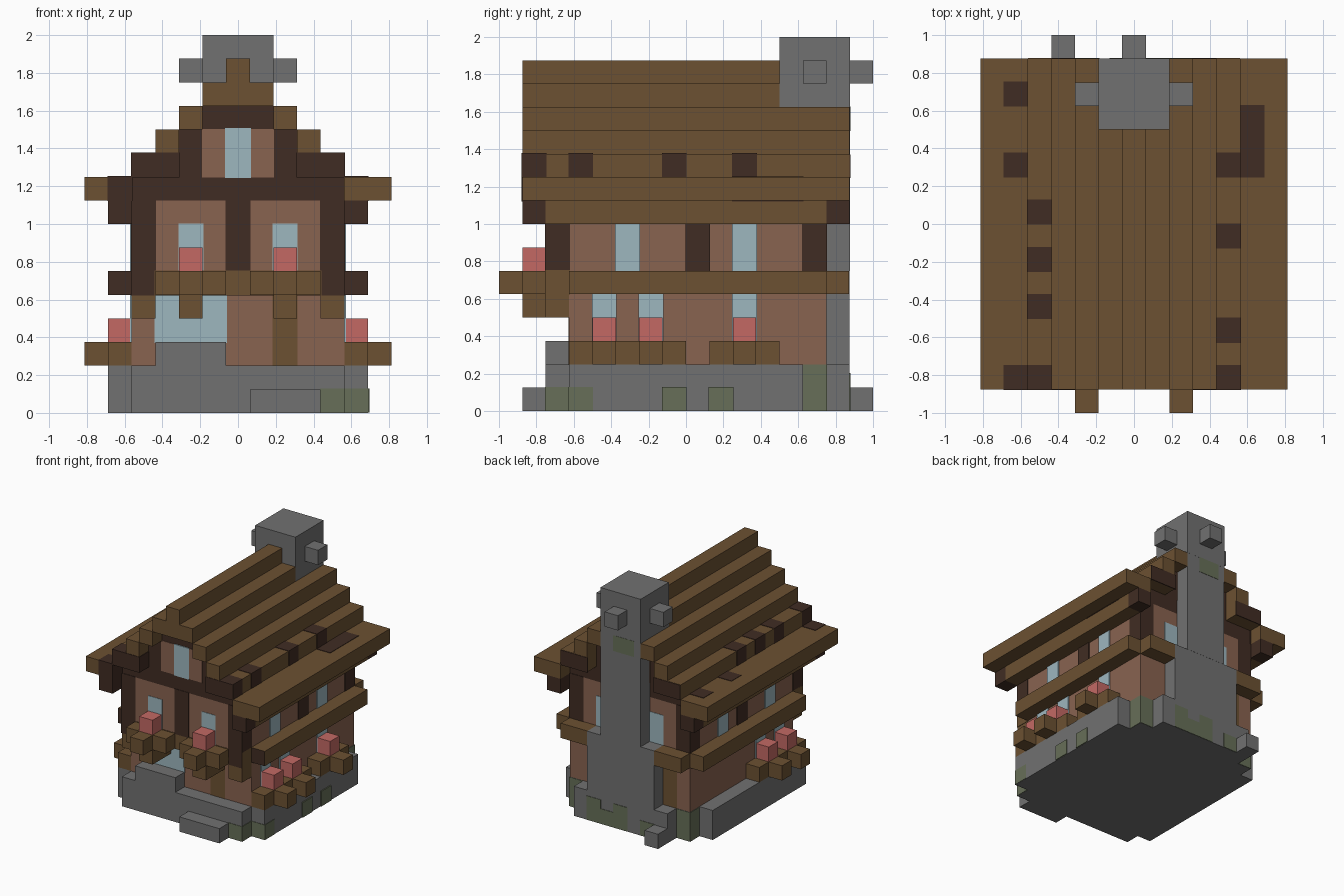
import bpy
import bmesh

if "Cube" in bpy.data.objects:
    bpy.data.objects.remove(bpy.data.objects["Cube"], do_unlink=True)

U = 0.125    # one block
SKIN = 0.03  # painted plates stand this far (in blocks) out of the wall


def material(name, rgb):
    linear = [((c / 255 + 0.055) / 1.055) ** 2.4 for c in rgb] + [1]
    m = bpy.data.materials.new(name)
    m.use_nodes = True
    m.diffuse_color = linear
    m.node_tree.nodes["Principled BSDF"].inputs["Base Color"].default_value = linear
    return m


STONE = material("grey stone", (113, 113, 113))
WOOD = material("brown wood", (108, 81, 50))
DARK = material("dark timber", (64, 44, 35))
BRICK = material("clay wall", (137, 99, 80))
GLASS = material("pale glass", (157, 183, 191))
FLOWER = material("pink flower", (195, 105, 100))
MOSS = material("moss green", (103, 111, 88))


def blocks(name, mat, boxes, grow=0, front=None):
    """Boxes given as x, y and z ranges in blocks; front recolours -y faces."""
    bm = bmesh.new()
    for xs, ys, zs in boxes:
        lo = [min(r) - grow for r in (xs, ys, zs)]
        hi = [max(r) + grow for r in (xs, ys, zs)]
        for v in bmesh.ops.create_cube(bm, size=1)["verts"]:
            v.co = [(hi[i] if v.co[i] > 0 else lo[i]) * U for i in range(3)]
    bm.normal_update()
    mesh = bpy.data.meshes.new(name)
    mesh.materials.append(mat)
    if front:
        mesh.materials.append(front)
        for f in bm.faces:
            f.material_index = int(f.normal.y < -0.5)
    bm.to_mesh(mesh)
    bm.free()
    obj = bpy.data.objects.new(name, mesh)
    bpy.context.collection.objects.link(obj)
    return obj


def patch(name, mat, boxes):
    return blocks(name, mat, boxes, SKIN)


def both(boxes):
    """Add the copies mirrored in x."""
    return boxes + [((-x[1], -x[0]), y, z) for x, y, z in boxes]


def wall(x, y, z):
    """Plate lying in a side wall at x."""
    return ((x - 0.04, x + 0.04), y, z)


# Foundation, porch and steps
blocks("foundation", STONE, [((-4.5, 4.5), (-6, 6), (0, 2)),
                             ((-3.5, 3.5), (6, 7), (0, 2))])
blocks("foundation_sides", STONE, both([((4.5, 5.5), (-5, 5), (0, 2))]))
blocks("window_plinth", STONE, [((-3.5, -0.5), (-6, -5), (2, 3))])
blocks("front_step", STONE, [((0.5, 3.5), (-7, -6), (0, 1))])
blocks("back_step", STONE, [((-3.5, -2.5), (7, 8), (0, 1))])

# Walls
blocks("lower_wall", BRICK, [((-4.5, 4.5), (-5, 6), (2, 5))])
blocks("upper_wall", BRICK, [((-4.5, 4.5), (-6, 6), (5, 9))])

# Floor beams and brackets
blocks("side_beams", WOOD, both([((4.5, 5.5), (-5, 6), (5, 6))]), front=DARK)
blocks("back_beam", WOOD, [((-4.5, 4.5), (6, 6.98), (5, 6))])
patch("front_beam", WOOD, [((-3.5, 3.5), (-6, -5), (5, 6))])
blocks("front_beam_ends", WOOD, both([((3.5, 4.5), (-6, -5), (5, 6))]),
       SKIN, front=DARK)
blocks("corner_brackets", WOOD, both([((3.5, 4.5), (-6, -5), (4, 5))]))

# Timber posts on the upper floor
patch("corner_posts", DARK, both([((3.5, 4.5), (-6, -5), (6, 9)),
                                  ((3.5, 4.5), (5, 6), (6, 9))]))
patch("front_post", DARK, [((-0.5, 0.5), (-6, -5), (6, 9))])
patch("side_posts", DARK, both([wall(4.5, (0, 1), (6, 9))]))

# Gable, solid and stepped under the roof
blocks("gable", DARK, [((-4.5, 4.5), (-6, 6), (9, 10)),
                       ((-2.5, 2.5), (-6, 6), (10, 12)),
                       ((-1.5, 1.5), (-6, 6), (12, 13))])
patch("gable_panel", BRICK, [((-1.5, 1.5), (-6, 6), (10, 12))])
blocks("gable_window", GLASS, [((-0.5, 0.5), (-6, 6), (10, 12))], SKIN * 2)

# Roof as stepped planks
ALONG = (-7, 7)
blocks("eave_undersides", WOOD, both([((4.5, 5.5), (-6, 6), (8, 9))]))
blocks("eave_ends", DARK, both([((4.5, 5.5), (-7, -6), (8, 9)),
                                ((4.5, 5.5), (6, 7), (8, 9))]))
blocks("eaves", WOOD, both([((4.5, 6.5), ALONG, (9, 10))]))
blocks("roof_planks", WOOD, both([((2.5, 4.5), ALONG, (10, 11)),
                                  ((2.5, 3.5), ALONG, (11, 12)),
                                  ((1.5, 2.5), ALONG, (12, 13))]))
blocks("ridge", WOOD, [((-1.5, 1.5), ALONG, (13, 14)),
                       ((-0.5, 0.5), ALONG, (14, 15))])
patch("roof_front_trim", DARK, both([((2.5, 4.5), (-7, -6), (10, 11))]))
patch("roof_back_trim", DARK, both([((2.5, 4.45), (6.98, 7), (10, 10.95))]))
patch("dark_planks_left", DARK,
      [((3.5, 4.5), (y, y + 1), (10, 11)) for y in (-5, -1, 2)])
patch("dark_planks_right", DARK,
      [((-4.5, -3.5), (y, y + 1), (10, 11)) for y in (-4, -2, 0)])
patch("dark_eave_left", DARK, [((4.5, 5.5), (2, 5), (9, 10))])
patch("dark_eave_right", DARK,
      [((-5.5, -4.5), (y, y + 1), (9, 10)) for y in (-7, 2, 5)])

# Chimney
blocks("chimney_base", STONE, [((-2.5, 2.5), (6, 7), (2, 6))])
blocks("chimney_stack", STONE, [((-1.5, 1.5), (6, 7.01), (6, 13))])
blocks("chimney_top", STONE, [((-1.5, 1.5), (4, 7.01), (13, 16))], 0.005)
blocks("chimney_knobs", STONE, both([((1.5, 2.5), (5, 6), (14, 15))])
       + [((-0.5, 0.5), (7, 8), (14, 15))])

# Windows and doors
patch("front_windows", GLASS, both([((1.5, 2.5), (-6, -5.9), (6, 8))]))
patch("back_windows", GLASS, both([((1.5, 2.5), (5.9, 6), (6, 8))]))
patch("side_windows", GLASS,
      both([wall(4.5, (y, y + 1), (6, 8)) for y in (-3, 2)]))
patch("shop_window", GLASS, [((-3.5, -0.5), (-5, -4.9), (3, 5))])
patch("front_door", WOOD, [((1.5, 2.5), (-5, -4.9), (2, 5))])
patch("back_post", WOOD, [((-3.5, -2.5), (5.9, 6), (2, 5))])

# Window boxes on the front
for side, x in (("left", 2), ("right", -2)):
    mid = (x - 0.5, x + 0.5)
    blocks("front_box_" + side, WOOD, [((x - 1.5, x + 1.5), (-7, -6), (5, 6)),
                                       (mid, (-8, -7), (5, 6)),
                                       (mid, (-7, -5), (4, 5))])
    blocks("front_flower_" + side, FLOWER, [(mid, (-7, -6), (6, 7))])

# Window boxes on the sides
for side, s, troughs, spots in (("left", 1, [(-5, 0), (1, 4)], (-4, -2, 2)),
                                ("right", -1, [(-5, 0)], (-4, -2))):
    near, far = (4.5 * s, 5.5 * s), (5.5 * s, 6.5 * s)
    blocks("side_box_" + side, WOOD, [(near, t, (2, 3)) for t in troughs]
           + [(far, (y, y + 1), (2, 3)) for y in spots])
    blocks("side_flowers_" + side, FLOWER,
           [(near, (y, y + 1), (3, 4)) for y in spots])
    patch("lower_windows_" + side, GLASS,
          [wall(4.5 * s, (y, y + 1), (3, 5)) for y in spots])

# Moss on the stone
patch("moss_corners", MOSS, both([((3.5, 4.5), (5, 6), (0.04, 1.95))]))
patch("moss_front", MOSS, [((3.5, 4.5), (-6, -5), (0.04, 1)),
                           ((4.5, 5.5), (-5, -4), (0.04, 1))])
patch("moss_side", MOSS, [wall(5.5, (y, y + 1), (0.04, 1)) for y in (-1, 1)])
patch("moss_back", MOSS, [((x, x + 1), (6.95, 7), (0.04, z))
                          for x, z in ((-2.5, 1), (-0.5, 1.6), (0.5, 1), (1.5, 1.6))])
patch("moss_chimney", MOSS, [((-1, 0.5), (6.95, 7), (12, 13))])
